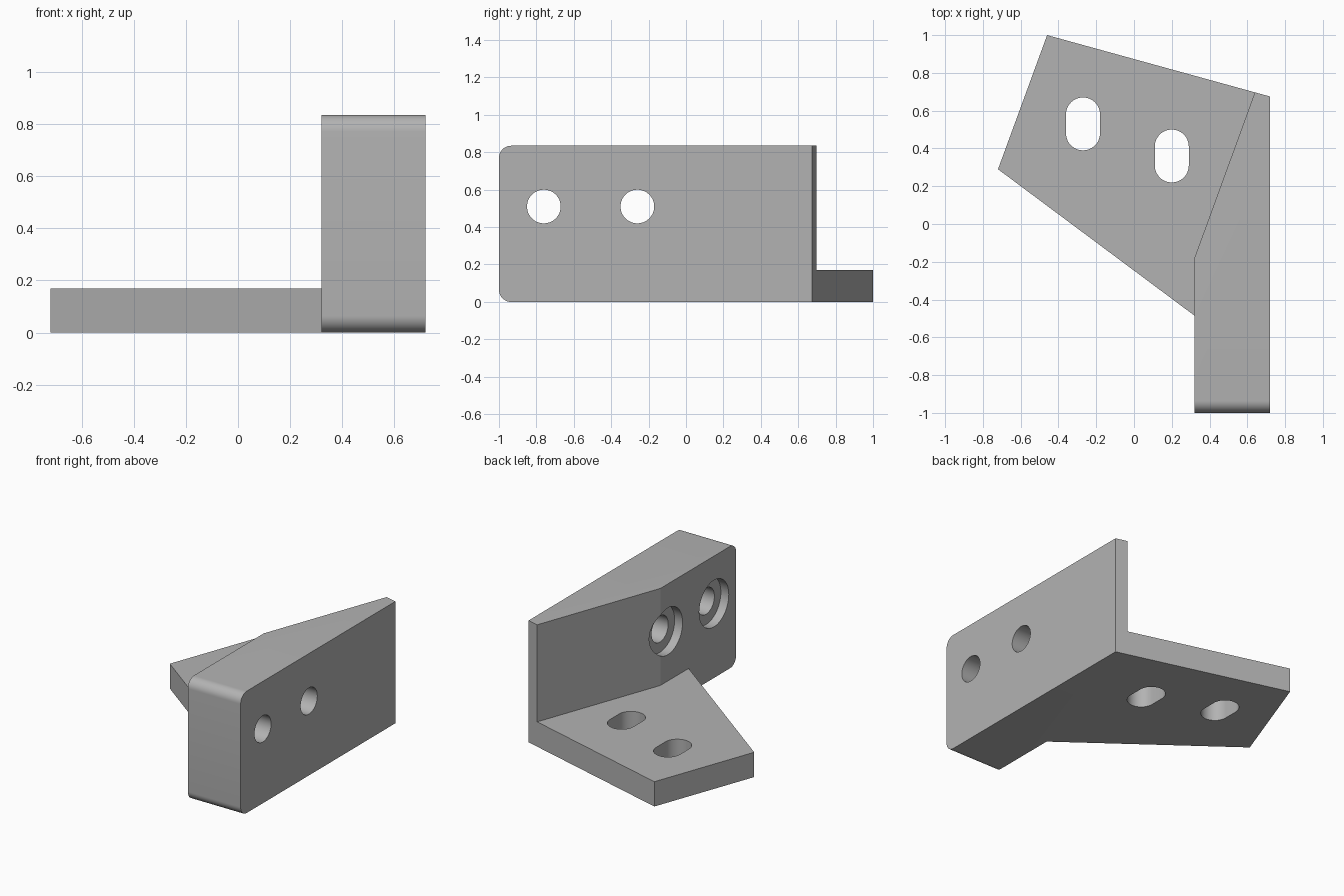
import bpy
import bmesh
import math
from mathutils import Matrix, Vector

cube = bpy.data.objects.get("Cube")
if cube:
    bpy.data.objects.remove(cube, do_unlink=True)

HEIGHT, PLATE = 0.835, 0.17
HOLE_Z, HOLE_R, BORE_R = 0.51, 0.09, 0.16
INNER_X, BORE_DEPTH = 0.32, 0.06

grey = bpy.data.materials.new("plain grey")
grey.use_nodes = True
colour = (0.45, 0.45, 0.45, 1)
grey.diffuse_color = colour
grey.node_tree.nodes["Principled BSDF"].inputs["Base Color"].default_value = colour


def make_object(name, bm):
    bmesh.ops.recalc_face_normals(bm, faces=bm.faces)
    mesh = bpy.data.meshes.new(name)
    bm.to_mesh(mesh)
    bm.free()
    mesh.materials.append(grey)
    obj = bpy.data.objects.new(name, mesh)
    bpy.context.collection.objects.link(obj)
    return obj


def prism(outline, z0, z1):
    """Extrude a plan outline upwards."""
    bm = bmesh.new()
    base = bm.faces.new([bm.verts.new((x, y, z0)) for x, y in outline])
    top = bmesh.ops.extrude_face_region(bm, geom=[base])["geom"]
    bmesh.ops.translate(bm, vec=(0, 0, z1 - z0),
                        verts=[v for v in top if isinstance(v, bmesh.types.BMVert)])
    return bm


def x_cylinder(name, radius, x0, x1, y):
    """Cylinder lying along x, for drilling the upright."""
    bm = bmesh.new()
    place = Matrix.Translation(((x0 + x1) / 2, y, HOLE_Z)) @ Matrix.Rotation(math.pi / 2, 4, "Y")
    bmesh.ops.create_cone(bm, cap_ends=True, segments=64, radius1=radius,
                          radius2=radius, depth=x1 - x0, matrix=place)
    return make_object(name, bm)


def slot(name, x, y, radius, straight):
    """Upright cutter with rounded ends along y."""
    outline = []
    for side in (1, -1):
        for i in range(25):
            a = math.pi * i / 24
            outline.append((x + side * radius * math.cos(a),
                            y + side * (straight / 2 + radius * math.sin(a))))
    return make_object(name, prism(outline, -0.1, PLATE + 0.1))


def combine(target, other, operation):
    mod = target.modifiers.new(operation, "BOOLEAN")
    mod.operation, mod.object, mod.solver = operation, other, "EXACT"
    bpy.context.view_layer.objects.active = target
    bpy.ops.object.modifier_apply(modifier=mod.name)
    bpy.data.objects.remove(other, do_unlink=True)


# Tapered upright, with its front top and bottom edges rounded
bm = prism([(INNER_X, -1), (0.72, -1), (0.72, 0.675), (0.64, 0.697), (INNER_X, -0.18)], 0, HEIGHT)
front = [e for e in bm.edges
         if all(v.co.y < -0.99 for v in e.verts)
         and abs(e.verts[0].co.z - e.verts[1].co.z) < 0.01]
bmesh.ops.bevel(bm, geom=front, offset=0.065, segments=10, profile=0.5, affect="EDGES")
bracket = make_object("angle_bracket", bm)

# Base plate joined to the upright
plate = make_object("base_plate", prism(
    [(-0.72, 0.29), (INNER_X, -0.485), (INNER_X, -0.18), (0.64, 0.697), (-0.46, 1)], 0, PLATE))
combine(bracket, plate, "UNION")

# Counterbored bolt holes in the upright
for y in (-0.76, -0.26):
    combine(bracket, x_cylinder("bolt_hole", HOLE_R, 0, 1, y), "DIFFERENCE")
    combine(bracket, x_cylinder("counterbore", BORE_R, 0, INNER_X + BORE_DEPTH, y), "DIFFERENCE")

# Slots in the base plate
for x, y in ((-0.27, 0.53), (0.2, 0.36)):
    combine(bracket, slot("plate_slot", x, y, HOLE_R, 0.1), "DIFFERENCE")

# Smooth the round surfaces and keep the edges sharp
bpy.ops.object.select_all(action="DESELECT")
bracket.select_set(True)
bpy.context.view_layer.objects.active = bracket
bpy.ops.object.shade_smooth_by_angle(angle=math.radians(20))
